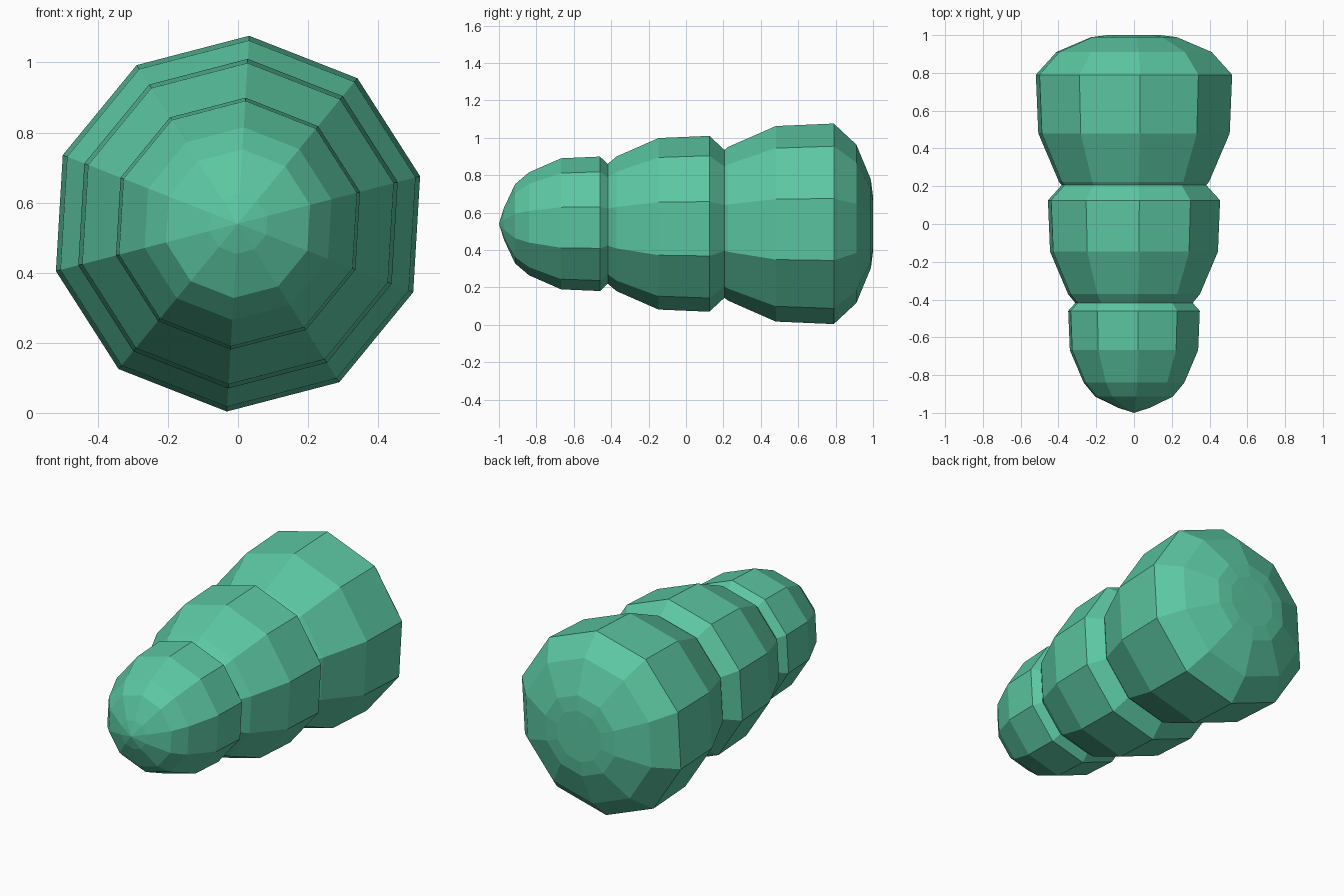
import bpy, math

if "Cube" in bpy.data.objects:
    bpy.data.objects.remove(bpy.data.objects["Cube"])

SIDES = 10
TURN = math.radians(14.6)
CENTRE_Z = 0.54

# shared segment profile: (offset along y, radius), both relative to the widest ring
PROFILE = [(-1.425, 0.24), (-1.26, 0.59), (-1.055, 0.765), (-0.577, 0.975),
           (0.0, 1.0), (0.225, 0.79), (0.37, 0.44), (0.39, 0.28)]
NOSE, TAIL = -1.5, 0.391

green = bpy.data.materials.new("sea green")
green.diffuse_color = (0.105, 0.57, 0.36, 1)
green.use_nodes = True
green.node_tree.nodes["Principled BSDF"].inputs["Base Color"].default_value = green.diffuse_color


def segment(name, y, r):
    """Ten-sided bullet shape, widest at y with radius r."""
    verts, faces = [], []
    for t, k in PROFILE:
        for i in range(SIDES):
            a = TURN + i * math.tau / SIDES
            verts.append((r * k * math.cos(a), y + r * t, CENTRE_Z + r * k * math.sin(a)))
    nose, tail = len(verts), len(verts) + 1
    verts += [(0, y + r * NOSE, CENTRE_Z), (0, y + r * TAIL, CENTRE_Z)]
    last = (len(PROFILE) - 1) * SIDES
    for i in range(SIDES):
        j = (i + 1) % SIDES
        faces.append((nose, i, j))
        faces.append((tail, last + j, last + i))
        for b in range(0, last, SIDES):
            faces.append((b + i, b + SIDES + i, b + SIDES + j, b + j))
    mesh = bpy.data.meshes.new(name)
    mesh.from_pydata(verts, [], faces)
    mesh.materials.append(green)
    bpy.context.collection.objects.link(bpy.data.objects.new(name, mesh))


# three overlapping segments, growing towards the back
segment("front_segment", -0.46, 0.36)
segment("middle_segment", 0.125, 0.471)
segment("rear_segment", 0.79, 0.537)
